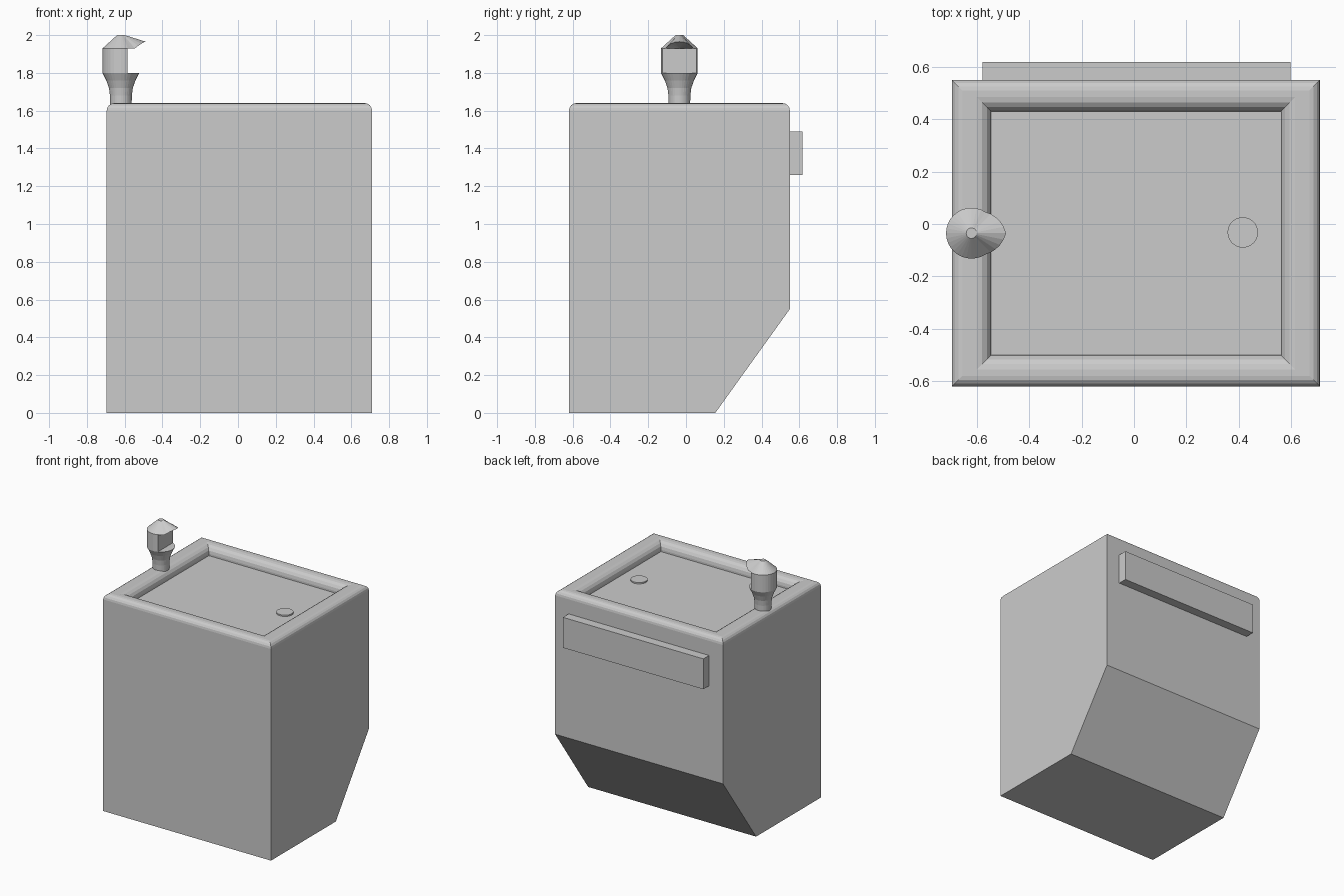
import bpy
import bmesh
from math import pi, sin, cos, radians

if "Cube" in bpy.data.objects:
    bpy.data.objects.remove(bpy.data.objects["Cube"], do_unlink=True)

metal = bpy.data.materials.new("light grey metal")
metal.use_nodes = True
GREY = (0.6, 0.6, 0.6, 1)
metal.diffuse_color = GREY
metal.node_tree.nodes["Principled BSDF"].inputs["Base Color"].default_value = GREY


def finish(name, bm, location=(0, 0, 0)):
    bmesh.ops.recalc_face_normals(bm, faces=bm.faces)
    mesh = bpy.data.meshes.new(name)
    bm.to_mesh(mesh)
    bm.free()
    mesh.materials.append(metal)
    obj = bpy.data.objects.new(name, mesh)
    obj.location = location
    bpy.context.collection.objects.link(obj)
    return obj


def loft(bm, loops):
    """Skin consecutive closed loops of points; returns the vertex loops."""
    rings = [[bm.verts.new(p) for p in loop] for loop in loops]
    for a, b in zip(rings, rings[1:]):
        for i in range(len(a)):
            j = (i + 1) % len(a)
            bm.faces.new((a[i], a[j], b[j], b[i]))
    return rings


def circle(r, z, sides=32):
    return [(r * cos(2 * pi * i / sides), r * sin(2 * pi * i / sides), z)
            for i in range(sides)]


def lathe(name, profile, location, max_x=None):
    bm = bmesh.new()
    rings = loft(bm, [circle(r, z) for r, z in profile])
    bm.faces.new(rings[0])
    bm.faces.new(rings[-1])
    if max_x is not None:
        for v in bm.verts:
            v.co.x = min(v.co.x, max_x)
    return finish(name, bm, location)


# Cabinet: side profile with sloped lower back, rounded rim and sunken basin
LEFT, RIGHT, FRONT, BACK = -0.695, 0.71, -0.62, 0.55
TOP, FLOOR = 1.64, 1.57
OUTER_R, INNER_R, STEPS = 0.04, 0.055, 4


def rect(x0, x1, y0, y1, grow, z):
    return [(x0 - grow, y0 - grow, z), (x1 + grow, y0 - grow, z),
            (x1 + grow, y1 + grow, z), (x0 - grow, y1 + grow, z)]


loops = []
for i in range(STEPS + 1):
    a = pi / 2 * i / STEPS
    loops.append(rect(LEFT, RIGHT, FRONT, BACK, -OUTER_R * (1 - cos(a)),
                      TOP - OUTER_R * (1 - sin(a))))
basin = (LEFT + 0.15, RIGHT - 0.15, FRONT + 0.12, BACK - 0.12)
for i in range(STEPS + 1):
    a = pi / 2 * i / STEPS
    loops.append(rect(*basin, INNER_R * (1 - sin(a)), TOP - INNER_R * (1 - cos(a))))
loops.append(rect(*basin, 0, FLOOR))

bm = bmesh.new()
rings = loft(bm, loops)
bm.faces.new(rings[-1])
fl, fr, br, bl = rings[0]
lower = [(FRONT, 0), (0.155, 0), (BACK, 0.55)]
left = [bm.verts.new((LEFT, y, z)) for y, z in lower] + [bl, fl]
right = [bm.verts.new((RIGHT, y, z)) for y, z in lower] + [br, fr]
bm.faces.new(left)
bm.faces.new(right)
for i in (0, 1, 2, 4):
    j = (i + 1) % 5
    bm.faces.new((left[i], left[j], right[j], right[i]))
finish("cabinet", bm)

# Wall mounting bar
bm = bmesh.new()
bmesh.ops.create_cube(bm, size=1)
for v in bm.verts:
    v.co.x *= 1.175
    v.co.y *= 0.07
    v.co.z *= 0.23
finish("mounting_bar", bm, (0.01, 0.583, 1.375))

# Drain disc
lathe("drain", [(0.058, -0.01), (0.058, 0.01)], (0.415, -0.032, FLOOR))

# Spout: flared neck, flat-faced body and beaked cap
SPOUT = (-0.62, -0.035, 0)
lathe("spout_neck", [(0.057, 1.63), (0.058, 1.68), (0.063, 1.72),
                     (0.077, 1.76), (0.097, 1.80)], SPOUT)
lathe("spout_body", [(0.097, 1.80), (0.097, 1.93)], SPOUT, max_x=0.036)

rim = []
for i in range(32):
    a = (2 * pi * i / 32 + pi) % (2 * pi) - pi
    reach = max(0, 1 - abs(a) / radians(56))
    lift = cos(min(abs(a) / radians(45), 1) * pi / 2)
    r = 0.097 + 0.035 * reach
    rim.append((r * cos(a), r * sin(a), 1.93 + 0.035 * lift))
bm = bmesh.new()
hub = [(0, 0, 1.93)] * 32
rings = loft(bm, [hub, rim, circle(0.02, 2.0)])
# start the rim at the same angle as the top circle
bm.faces.new(rings[-1])
bmesh.ops.remove_doubles(bm, verts=bm.verts, dist=0.0001)
finish("spout_cap", bm, SPOUT)
